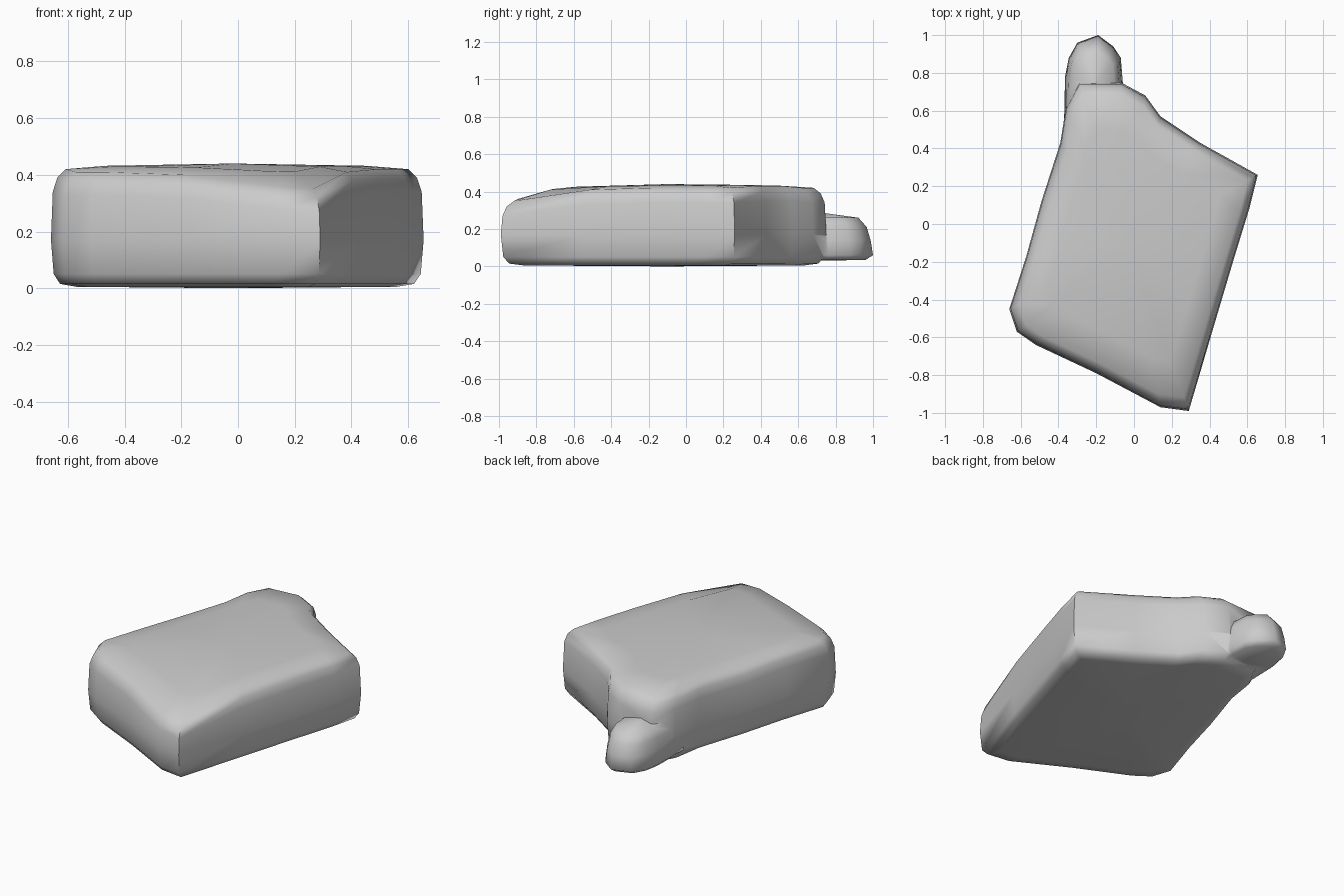
import bpy, bmesh, math
from mathutils import Vector

old = bpy.data.objects.get("Cube")
if old:
    bpy.data.objects.remove(old, do_unlink=True)

stone = bpy.data.materials.new("stone grey")
stone.use_nodes = True
stone.diffuse_color = (0.6, 0.6, 0.6, 1)
stone.node_tree.nodes["Principled BSDF"].inputs["Base Color"].default_value = stone.diffuse_color


def loft(name, outline, centre, rings, crown, floor):
    """Stack scaled copies of an outline; each ring is (scale, height rule)."""
    bm = bmesh.new()
    loops = []
    for scale, height in rings:
        loop = []
        for x, y, top in outline:
            p = centre + (Vector((x, y)) - centre) * scale
            loop.append(bm.verts.new((p.x, p.y, height(top))))
        loops.append(loop)
    n = len(outline)
    for low, high in zip(loops, loops[1:]):
        for i in range(n):
            j = (i + 1) % n
            bm.faces.new((low[i], low[j], high[j], high[i]))
    # close both ends with fans
    tip = bm.verts.new((centre.x, centre.y, crown))
    base = bm.verts.new((centre.x, centre.y, floor))
    for i in range(n):
        j = (i + 1) % n
        bm.faces.new((loops[-1][i], loops[-1][j], tip))
        bm.faces.new((loops[0][j], loops[0][i], base))
    bmesh.ops.recalc_face_normals(bm, faces=bm.faces)
    mesh = bpy.data.meshes.new(name)
    bm.to_mesh(mesh)
    bm.free()
    mesh.materials.append(stone)
    obj = bpy.data.objects.new(name, mesh)
    bpy.context.collection.objects.link(obj)
    return obj


# Main slab: outline points carry the height of their upper edge
slab_outline = [
    (-.66, -.45, .42), (-.62, -.57, .41), (-.52, -.64, .41), (-.2, -.79, .4),
    (.14, -.97, .36), (.29, -.99, .35), (.42, -.55, .41), (.53, -.18, .42),
    (.61, .08, .42), (.655, .26, .42), (.35, .43, .43), (.14, .57, .43),
    (.06, .68, .42), (-.07, .75, .42), (-.29, .75, .41), (-.36, .62, .41),
    (-.39, .43, .41), (-.49, .12, .41), (-.57, -.17, .42),
]
slab = loft("stone_slab", slab_outline, Vector((-.02, -.1)), [
    (.86, lambda t: .005),
    (.95, lambda t: .015),
    (.985, lambda t: .05),
    (1, lambda t: .17),
    (.99, lambda t: t - .08),
    (.965, lambda t: t - .03),
    (.92, lambda t: t),
    (.7, lambda t: .3 * t + .7 * .437),
], .44, 0)

# Low knob at the back
knob_outline = [
    (-.04, .55, 0), (-.06, .76, 0), (-.07, .88, 0), (-.11, .94, 0),
    (-.19, 1, 0), (-.3, .96, 0), (-.345, .88, 0), (-.365, .78, 0), (-.37, .55, 0),
]
knob = loft("back_knob", knob_outline, Vector((-.21, .74)), [
    (.85, lambda t: .035),
    (1, lambda t: .06),
    (.95, lambda t: .14),
    (.87, lambda t: .21),
    (.7, lambda t: .26),
], .285, .03)

# Fuse the knob into the slab
fuse = slab.modifiers.new("fuse", "BOOLEAN")
fuse.operation = "UNION"
fuse.solver = "EXACT"
fuse.object = knob
for o in bpy.context.selected_objects:
    o.select_set(False)
slab.select_set(True)
bpy.context.view_layer.objects.active = slab
bpy.ops.object.modifier_apply(modifier=fuse.name)
bpy.data.objects.remove(knob, do_unlink=True)
bpy.ops.object.shade_smooth_by_angle(angle=math.radians(70))
